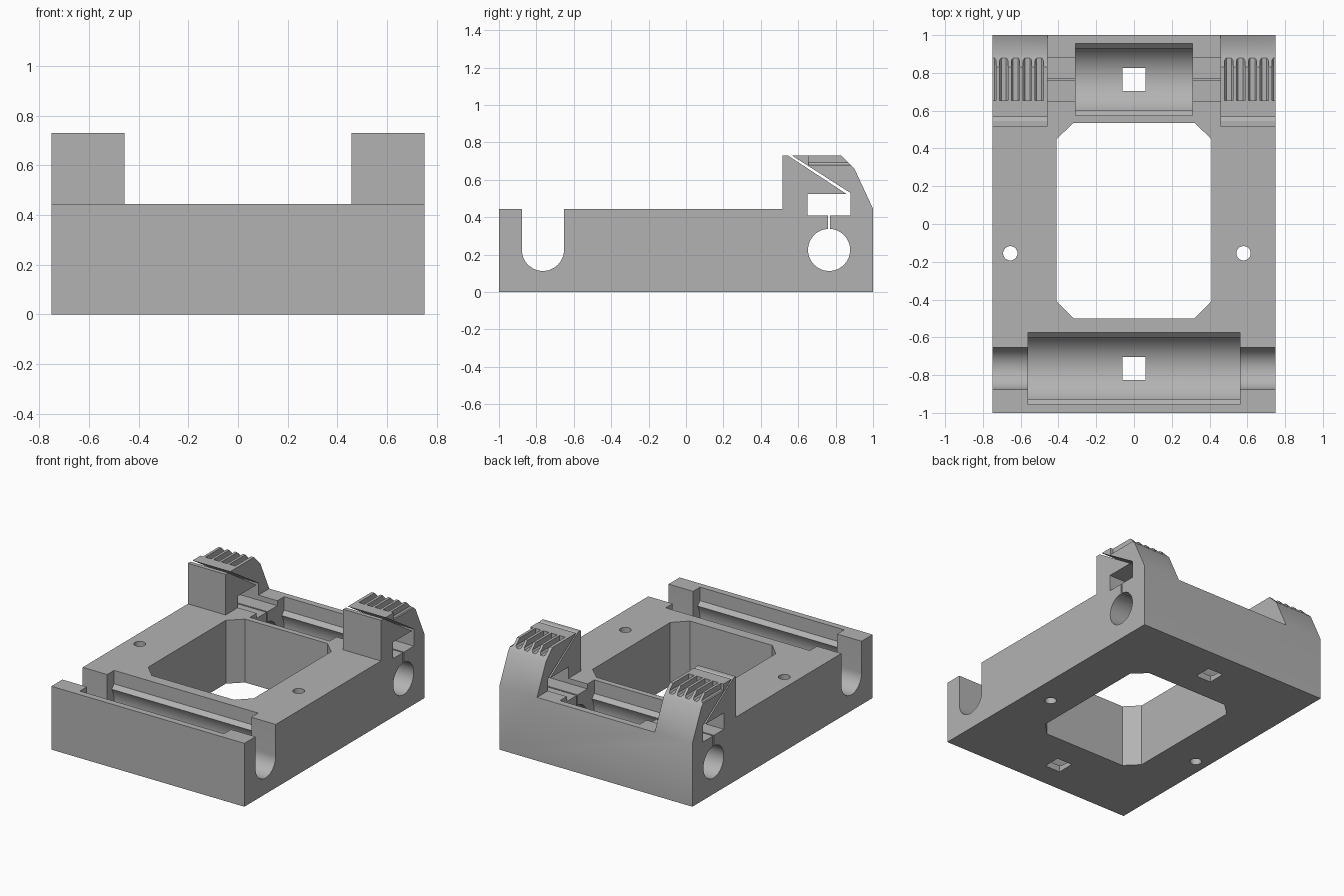
import bpy
import bmesh
import math

old = bpy.data.objects.get("Cube")
if old:
    bpy.data.objects.remove(old, do_unlink=True)

grey = bpy.data.materials.new("plain_grey")
grey.use_nodes = True
GREY = (0.45, 0.45, 0.45, 1)
grey.diffuse_color = GREY
grey.node_tree.nodes["Principled BSDF"].inputs["Base Color"].default_value = GREY

# How a 2D profile point and a depth map to 3D for each extrusion axis
PLACE = {
    "x": lambda a, b, d: (d, a, b),
    "y": lambda a, b, d: (a, d, b),
    "z": lambda a, b, d: (a, b, d),
}


def prism(name, points, axis, start, end):
    """Extrude a closed profile along an axis."""
    bm = bmesh.new()
    rings = [[bm.verts.new(PLACE[axis](a, b, d)) for a, b in points] for d in (start, end)]
    for ring in rings:
        bm.faces.new(ring)
    n = len(points)
    for i in range(n):
        j = (i + 1) % n
        bm.faces.new((rings[0][i], rings[0][j], rings[1][j], rings[1][i]))
    bmesh.ops.recalc_face_normals(bm, faces=bm.faces)
    mesh = bpy.data.meshes.new(name)
    bm.to_mesh(mesh)
    bm.free()
    mesh.materials.append(grey)
    obj = bpy.data.objects.new(name, mesh)
    bpy.context.collection.objects.link(obj)
    return obj


def rect(a0, a1, b0, b1):
    return [(a0, b0), (a1, b0), (a1, b1), (a0, b1)]


def arc(ca, cb, r, start, end, steps):
    angles = [math.radians(start + (end - start) * i / steps) for i in range(steps + 1)]
    return [(ca + r * math.cos(t), cb + r * math.sin(t)) for t in angles]


def circle(ca, cb, r, sides):
    return arc(ca, cb, r, 0, 360, sides)[:-1]


def cut(points, axis, start, end):
    """Subtract an extruded profile from the body."""
    cutter = prism("cutter", points, axis, start, end)
    cutter.hide_render = True
    mod = body.modifiers.new("cut", "BOOLEAN")
    mod.operation = "DIFFERENCE"
    mod.solver = "EXACT"
    mod.object = cutter
    bpy.context.view_layer.objects.active = body
    bpy.ops.object.modifier_apply(modifier=mod.name)
    mesh = cutter.data
    bpy.data.objects.remove(cutter, do_unlink=True)
    bpy.data.meshes.remove(mesh)


W, TOP, ABOVE = 0.75, 0.445, 0.9
ROD_Y, ROD_Z, ROD_R = 0.765, 0.225, 0.1125

# Body: side profile with the raised rear clamps, then the gap between them
side = [(-1, 0), (1, 0), (1, TOP), (0.9, 0.66), (0.83, 0.73),
        (0.515, 0.73), (0.515, TOP), (-1, TOP)]
body = prism("carriage_body", side, "x", -W, W)
cut(rect(0.3, 1.2, TOP, ABOVE), "x", -0.457, 0.457)

# Central window with chamfered corners
window = [(0.32, 0.535), (0.41, 0.45), (0.41, -0.41), (0.32, -0.5)]
window += [(-x, y) for x, y in reversed(window)]
cut(window, "z", -0.1, ABOVE)

# Front rod channel, open at the top
channel = arc(-ROD_Y, ROD_Z, ROD_R, 180, 360, 24)
channel += [(-ROD_Y + ROD_R, ABOVE), (-ROD_Y - ROD_R, ABOVE)]
cut(channel, "x", -1, 1)

# Rear rod bore, relief slot and nut channel
cut(circle(ROD_Y, ROD_Z, ROD_R, 48), "x", -1, 1)
cut(rect(ROD_Y - 0.005, ROD_Y + 0.005, 0.3, 0.43), "x", -1, 1)
cut(rect(0.65, 0.88, 0.41, 0.525), "x", -1, 1)

# Slanted belt slit through both clamps
cut([(0.529, 0.74), (0.86, 0.523), (0.88, 0.523), (0.88, 0.529), (0.55, 0.74)], "x", -1, 1)

# Bearing pockets: round bed, snap lip and lead-in, with a square floor hole
R, LIP = 0.19, 0.163
lip_angle = math.degrees(math.acos(LIP / R))
for y, half in ((-ROD_Y, 0.56), (ROD_Y, 0.31)):
    pocket = arc(y, ROD_Z, R, 180 - lip_angle, 360 + lip_angle, 40)
    pocket += [(y + R, 0.35), (y + R, ABOVE), (y - R, ABOVE), (y - R, 0.35)]
    cut(pocket, "x", -half, half)
    cut(rect(-0.06, 0.06, y - 0.062, y + 0.062), "z", -0.1, 0.2)

# Screw holes
for x in (-0.655, 0.58):
    cut(circle(x, -0.155, 0.038, 24), "z", -0.1, ABOVE)

# Belt teeth grooves on both clamps
groove = [(-0.022, 0.8), (-0.022, 0.692), (-0.013, 0.68),
          (0.013, 0.68), (0.022, 0.692), (0.022, 0.8)]
for sign in (-1, 1):
    for k in range(5):
        centre = sign * (0.502 + 0.0625 * k)
        cut([(centre + x, z) for x, z in groove], "y", 0.655, 1.1)

# Smooth the round surfaces, keep edges crisp
bpy.ops.object.select_all(action="DESELECT")
body.select_set(True)
bpy.context.view_layer.objects.active = body
bpy.ops.object.shade_smooth_by_angle(angle=math.radians(25))
